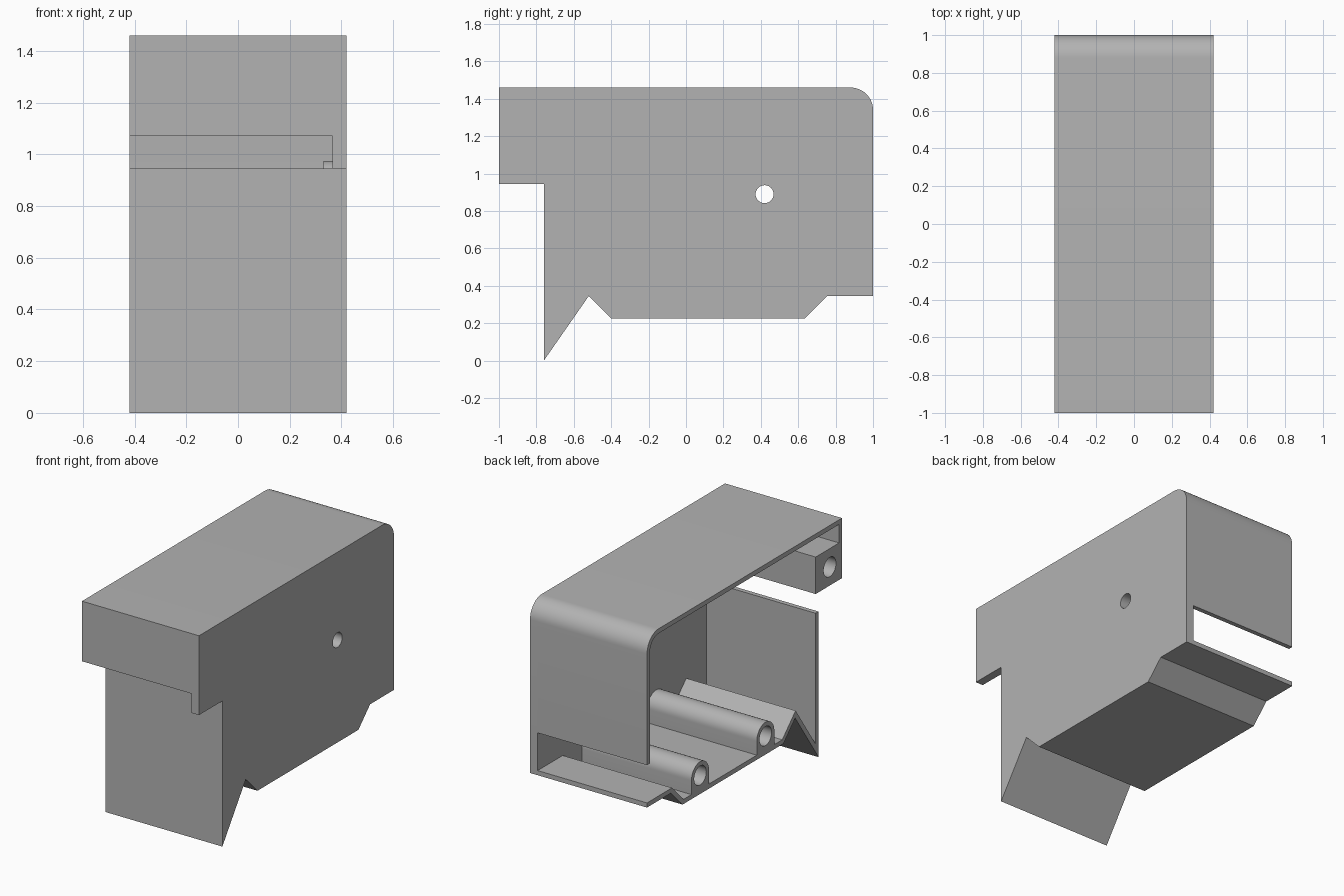
import bpy, bmesh, math

cube = bpy.data.objects.get("Cube")
if cube:
    bpy.data.objects.remove(cube, do_unlink=True)

grey = bpy.data.materials.new("plain grey")
grey.use_nodes = True
grey.diffuse_color = (0.45, 0.45, 0.45, 1)
grey.node_tree.nodes["Principled BSDF"].inputs["Base Color"].default_value = (0.45, 0.45, 0.45, 1)

OPEN, INNER, OUTER = -0.42, 0.365, 0.42   # open side, inside and outside of the closed side wall
T = 0.03                                  # shell thickness


def arc(y, z, r, start, end, steps=12):
    """Points on an arc in the side plane, angles in degrees."""
    angles = [math.radians(start + (end - start) * i / steps) for i in range(steps + 1)]
    return [(y + r * math.cos(a), z + r * math.sin(a)) for a in angles]


def circle(y, z, r):
    return arc(y, z, r, 0, 360, 40)[:-1]


def prism(name, loops, x0, x1):
    """Extrude an outline (first loop) with holes (other loops) along x."""
    bm = bmesh.new()
    rims = ([], [])
    for loop in loops:
        near, far = ([bm.verts.new((x, y, z)) for y, z in loop] for x in (x0, x1))
        for i in range(len(loop)):
            j = (i + 1) % len(loop)
            bm.faces.new((near[i], near[j], far[j], far[i]))
            rims[0].append(bm.edges.get((near[i], near[j])))
            rims[1].append(bm.edges.get((far[i], far[j])))
    for rim in rims:
        bmesh.ops.triangle_fill(bm, edges=rim, use_beauty=True, normal=(1, 0, 0))
    bmesh.ops.recalc_face_normals(bm, faces=bm.faces[:])
    mesh = bpy.data.meshes.new(name)
    bm.to_mesh(mesh)
    bm.free()
    mesh.materials.append(grey)
    obj = bpy.data.objects.new(name, mesh)
    bpy.context.collection.objects.link(obj)
    bpy.ops.object.select_all(action='DESELECT')
    obj.select_set(True)
    bpy.context.view_layer.objects.active = obj
    bpy.ops.object.shade_smooth_by_angle(angle=math.radians(30))
    return obj


# Closed side wall with the full silhouette and a round hole
underside = [(-0.76, 0), (-0.52, 0.345), (-0.4, 0.225), (0.635, 0.225), (0.755, 0.345), (1, 0.345)]
outer_corner = arc(0.88, 1.34, 0.12, 0, 90)
hole = circle(0.42, 0.89, 0.048)
prism("side_wall",
      [[(-1, 0.945), (-0.76, 0.945)] + underside + outer_corner + [(-1, 1.46)], hole],
      INNER, OUTER)

# Raised ring around the hole on the inside of the wall
prism("hole_ring", [circle(0.42, 0.89, 0.085), hole], INNER - 0.035, INNER)

# Upper shell: back wall, rounded corner, roof and front wall with its bored block
inner_corner = arc(0.88, 1.34, 0.12 - T, 90, 0)
upper = ([(-1, 1.07), (-0.73, 1.07), (-0.73, 1.31), (-1 + T, 1.31), (-1 + T, 1.46 - T)]
         + inner_corner + [(1 - T, 0.62), (1, 0.62)] + outer_corner + [(-1, 1.46)])
prism("upper_shell", [upper, circle(-0.875, 1.19, 0.063)], OPEN, INNER)

# Lower shell: front wall, pointed fin, floor with two bored ribs, and rear ledge
ribs = (0.454, -0.216)
floor_top = []
for y in ribs:
    floor_top += [(y + 0.09, 0.255)] + arc(y, 0.345, 0.09, 0, 180, 24) + [(y - 0.09, 0.255)]
lower = (underside + [(1, 0.375), (0.743, 0.375), (0.623, 0.255)] + floor_top
         + [(-0.387, 0.255), (-0.524, 0.392), (-0.73, 0.096), (-0.73, 0.945), (-0.76, 0.945)])
prism("lower_shell", [lower] + [circle(y, 0.345, 0.062) for y in ribs], OPEN, INNER)
